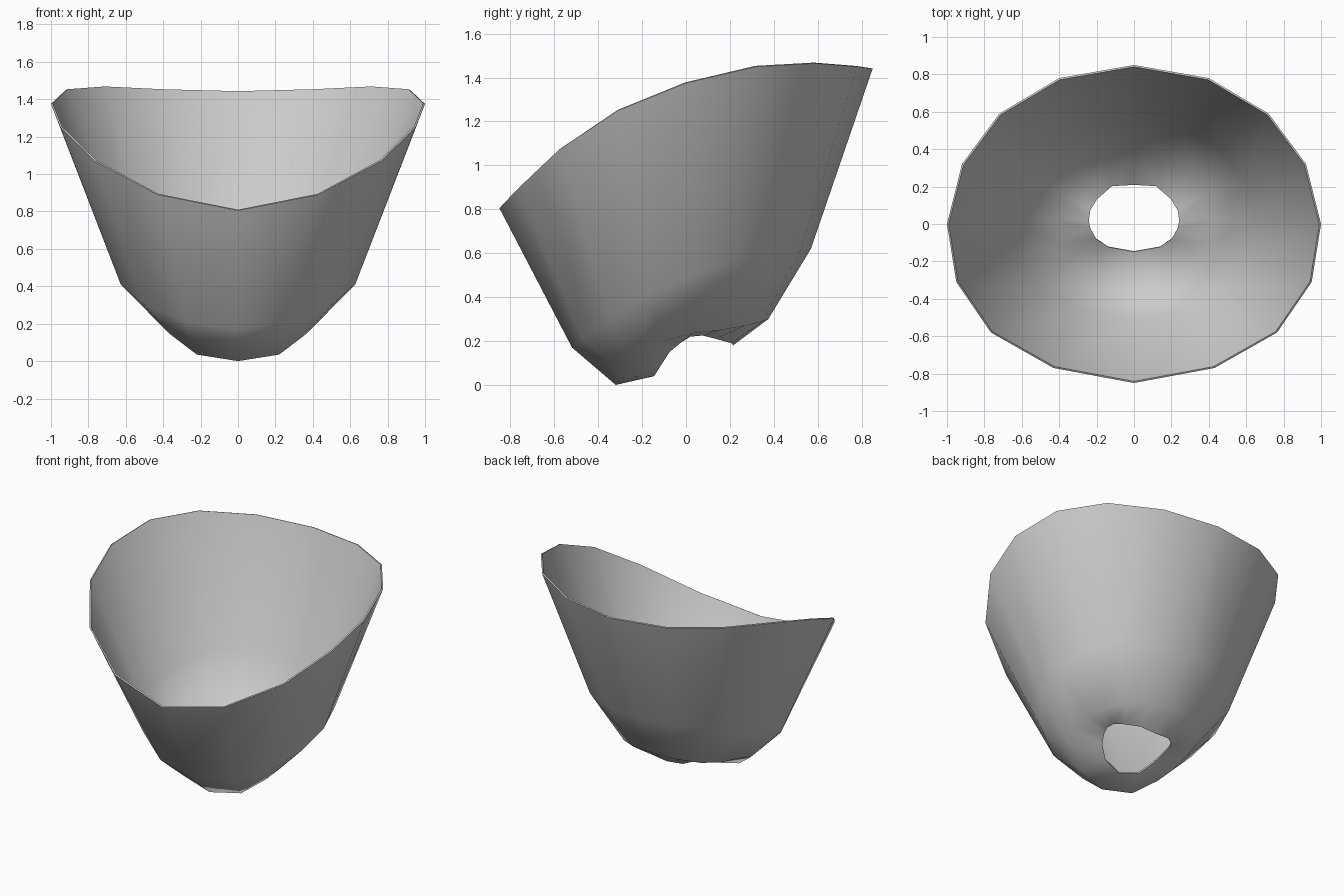
import bpy, math

if "Cube" in bpy.data.objects:
    bpy.data.objects.remove(bpy.data.objects["Cube"])

# Right-hand half of each ring, from the back round to the front
rim_xy = [(0, .85), (.40, .78), (.72, .59), (.92, .32), (1, 0),
          (.95, -.31), (.765, -.58), (.43, -.77), (0, -.85)]
rim_z = [1.44, 1.45, 1.465, 1.45, 1.375, 1.25, 1.07, .89, .805]
waist_z = [.62, .62, .61, .57, .50, .41, .305, .21, .17]
base = [(0, .375, .30), (.17, .35, .29), (.30, .27, .27), (.38, .16, .25), (.41, .03, .235),
        (.41, -.10, .20), (.365, -.20, .145), (.22, -.28, .035), (0, -.32, 0)]
hole = [(0, .215, .18), (.12, .207, .19), (.20, .135, .21), (.235, .075, .225), (.243, .02, .22),
        (.235, -.02, .195), (.205, -.075, .15), (.14, -.12, .08), (0, -.145, .04)]

rim = [(x, y, z) for (x, y), z in zip(rim_xy, rim_z)]
waist = [(.66 * x, .64 * y + .025, z) for (x, y), z in zip(rim_xy, waist_z)]
rings = [rim, waist, base, hole]

# Half shell lofted through the rings
n = len(rim)
verts = [p for ring in rings for p in ring]
faces = []
for r in range(len(rings) - 1):
    for k in range(n - 1):
        a = r * n + k
        faces.append((a, a + 1, a + n + 1, a + n))
mesh = bpy.data.meshes.new("tilted_cup_shell")
mesh.from_pydata(verts, [], faces)
shell = bpy.data.objects.new("tilted_cup_shell", mesh)
bpy.context.collection.objects.link(shell)

# Make the faces point outwards (away from the axis)
if mesh.polygons[3].normal.x < 0:
    mesh.flip_normals()

# Smooth shading with a crisp lip
bpy.context.view_layer.objects.active = shell
shell.select_set(True)

# Mirror to the other side, then give the wall a thin section inwards
mirror = shell.modifiers.new("mirror", 'MIRROR')
mirror.use_axis[0] = True
mirror.use_clip = True
mirror.merge_threshold = .001
wall = shell.modifiers.new("wall", 'SOLIDIFY')
wall.thickness = .01
wall.offset = -1
bpy.ops.object.modifier_apply(modifier="mirror")
bpy.ops.object.modifier_apply(modifier="wall")
bpy.ops.object.shade_smooth_by_angle(angle=math.radians(65))
